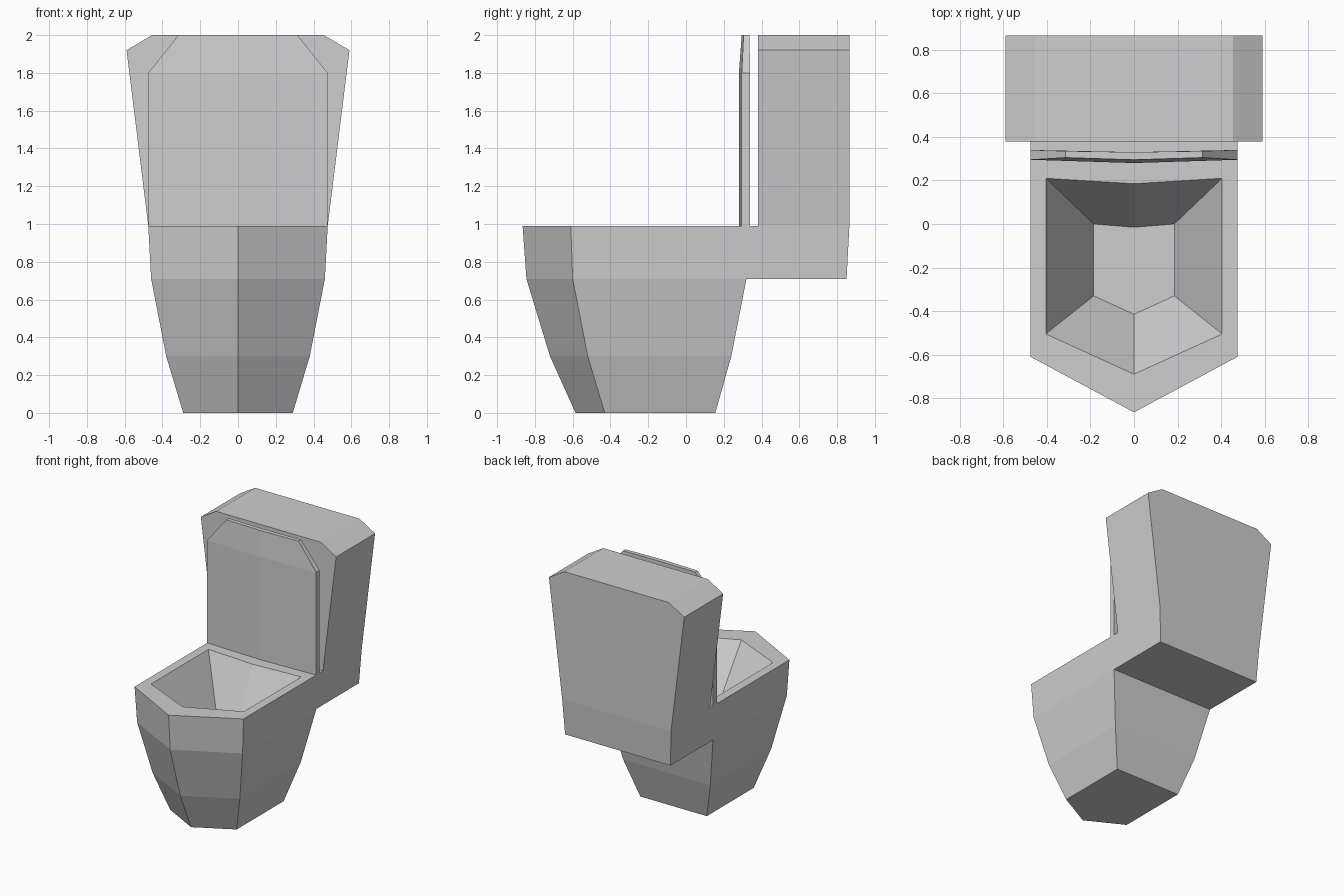
import bpy
import bmesh

cube = bpy.data.objects.get("Cube")
if cube:
    bpy.data.objects.remove(cube, do_unlink=True)

grey = bpy.data.materials.new("light grey ceramic")
grey.use_nodes = True
grey.diffuse_color = (0.62, 0.62, 0.62, 1)
grey.node_tree.nodes["Principled BSDF"].inputs["Base Color"].default_value = (0.62, 0.62, 0.62, 1)


def loft(name, rings, bottom=True, top=True):
    """Skin closed rings of points in order and cap the ends."""
    bm = bmesh.new()
    loops = [[bm.verts.new(p) for p in ring] for ring in rings]
    for a, b in zip(loops, loops[1:]):
        for i in range(len(a)):
            j = (i + 1) % len(a)
            bm.faces.new((a[i], a[j], b[j], b[i]))
    if bottom:
        bm.faces.new(loops[0][::-1])
    if top:
        bm.faces.new(loops[-1])
    mesh = bpy.data.meshes.new(name)
    bm.to_mesh(mesh)
    bm.free()
    mesh.materials.append(grey)
    obj = bpy.data.objects.new(name, mesh)
    bpy.context.collection.objects.link(obj)
    return obj


def bowl_ring(z, w, tip, corner, back, back_mid):
    """Pointed front, straight sides, back edge with a middle point."""
    return [(0, tip, z), (w, corner, z), (w, back, z),
            (0, back_mid, z), (-w, back, z), (-w, corner, z)]


def box_ring(z, w, front, back):
    return [(-w, front, z), (w, front, z), (w, back, z), (-w, back, z)]


def lid_ring(z, w, front, front_mid, back, back_mid):
    return [(-w, front, z), (0, front_mid, z), (w, front, z),
            (w, back, z), (0, back_mid, z), (-w, back, z)]


# Bowl: outer wall from the foot up, flat rim, then the sloping basin
loft("bowl", [
    bowl_ring(0, 0.29, -0.585, -0.43, 0.155, 0.155),
    bowl_ring(0.30, 0.38, -0.72, -0.52, 0.24, 0.24),
    bowl_ring(0.71, 0.46, -0.845, -0.60, 0.32, 0.32),
    bowl_ring(0.99, 0.475, -0.865, -0.61, 0.32, 0.32),
    bowl_ring(0.99, 0.405, -0.69, -0.505, 0.21, 0.185),
    bowl_ring(0.60, 0.185, -0.415, -0.33, 0, -0.015),
])

# Shelf behind the bowl that carries the tank
loft("tank_shelf", [
    box_ring(0.71, 0.46, 0.32, 0.85),
    box_ring(0.99, 0.475, 0.32, 0.865),
])

# Tank: flares upward, with chamfered top corners
loft("tank", [
    box_ring(0.99, 0.475, 0.38, 0.865),
    box_ring(1.92, 0.59, 0.38, 0.865),
    box_ring(2.0, 0.455, 0.38, 0.865),
], bottom=False)

# Raised lid: thin, slightly bowed panel with cut top corners
loft("raised_lid", [
    lid_ring(0.99, 0.475, 0.295, 0.28, 0.34, 0.33),
    lid_ring(1.80, 0.475, 0.295, 0.28, 0.34, 0.33),
    lid_ring(2.0, 0.315, 0.305, 0.295, 0.335, 0.33),
])
